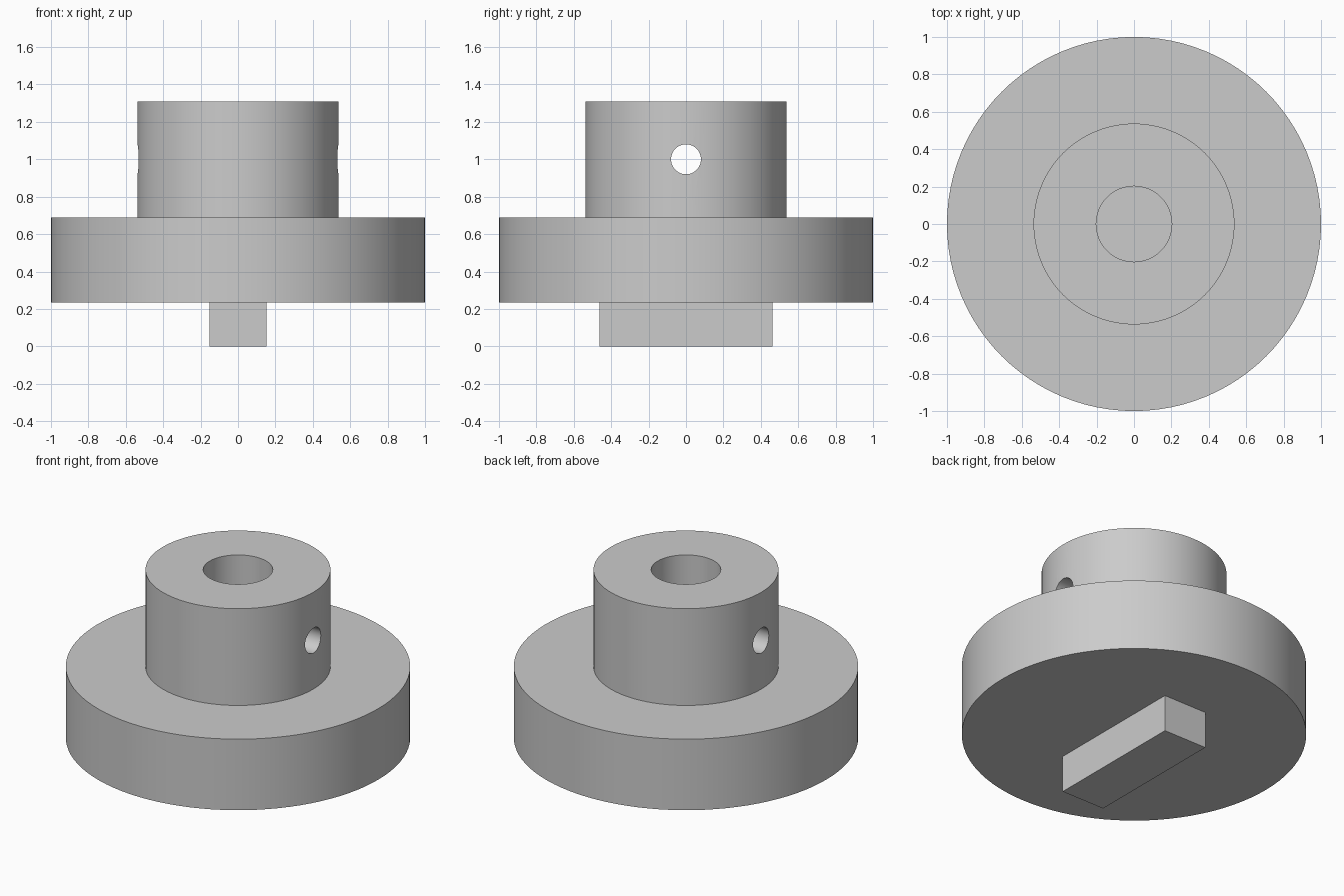
import bpy, bmesh, math
from mathutils import Matrix, Vector

cube = bpy.data.objects.get("Cube")
if cube:
    bpy.data.objects.remove(cube, do_unlink=True)

SEGMENTS = 96
FLANGE_BOTTOM, FLANGE_TOP, HUB_TOP = 0.235, 0.69, 1.31
HUB_RADIUS, BORE_RADIUS, PIN_RADIUS = 0.537, 0.202, 0.08

grey = bpy.data.materials.new("plain grey")
grey.use_nodes = True
colour = (0.6, 0.6, 0.6, 1)
grey.diffuse_color = colour
grey.node_tree.nodes["Principled BSDF"].inputs["Base Color"].default_value = colour


def add_object(name, bm):
    bmesh.ops.recalc_face_normals(bm, faces=bm.faces)
    mesh = bpy.data.meshes.new(name)
    bm.to_mesh(mesh)
    bm.free()
    mesh.materials.append(grey)
    obj = bpy.data.objects.new(name, mesh)
    bpy.context.collection.objects.link(obj)
    return obj


# Flange, hub and blind bore, turned from one profile
profile = [(0, FLANGE_BOTTOM), (1, FLANGE_BOTTOM), (1, FLANGE_TOP),
           (HUB_RADIUS, FLANGE_TOP), (HUB_RADIUS, HUB_TOP),
           (BORE_RADIUS, HUB_TOP), (BORE_RADIUS, FLANGE_TOP), (0, FLANGE_TOP)]
bm = bmesh.new()
verts = [bm.verts.new((r, 0, z)) for r, z in profile]
edges = [bm.edges.new(pair) for pair in zip(verts, verts[1:])]
bmesh.ops.spin(bm, geom=verts + edges, cent=(0, 0, 0), axis=(0, 0, 1),
               angle=math.tau, steps=SEGMENTS, use_merge=True)
bmesh.ops.remove_doubles(bm, verts=bm.verts, dist=0.0001)
body = add_object("flanged_hub", bm)

# Cross hole through both hub walls
bm = bmesh.new()
bmesh.ops.create_cone(bm, cap_ends=True, segments=48, radius1=PIN_RADIUS,
                      radius2=PIN_RADIUS, depth=1.5,
                      matrix=Matrix.Translation((0, 0, 1))
                      @ Matrix.Rotation(math.pi / 2, 4, "Y"))
cutter = add_object("pin_hole_cutter", bm)
cutter.hide_render = True
cutter.hide_viewport = True

cut = body.modifiers.new("pin hole", "BOOLEAN")
cut.operation = "DIFFERENCE"
cut.solver = "EXACT"
cut.object = cutter
bpy.context.view_layer.update()
cut_mesh = bpy.data.meshes.new_from_object(
    body.evaluated_get(bpy.context.evaluated_depsgraph_get()))
body.modifiers.clear()
body.data = cut_mesh
bpy.data.objects.remove(cutter, do_unlink=True)

# Smooth round walls with crisp rims
bpy.ops.object.select_all(action="DESELECT")
body.select_set(True)
bpy.context.view_layer.objects.active = body
bpy.ops.object.shade_smooth_by_angle(angle=math.radians(30))

# Rectangular drive tang under the flange
bm = bmesh.new()
bmesh.ops.create_cube(bm, size=1)
bmesh.ops.scale(bm, verts=bm.verts, vec=Vector((0.306, 0.924, FLANGE_BOTTOM)))
bmesh.ops.translate(bm, verts=bm.verts, vec=(0, 0, FLANGE_BOTTOM / 2))
add_object("drive_tang", bm)
